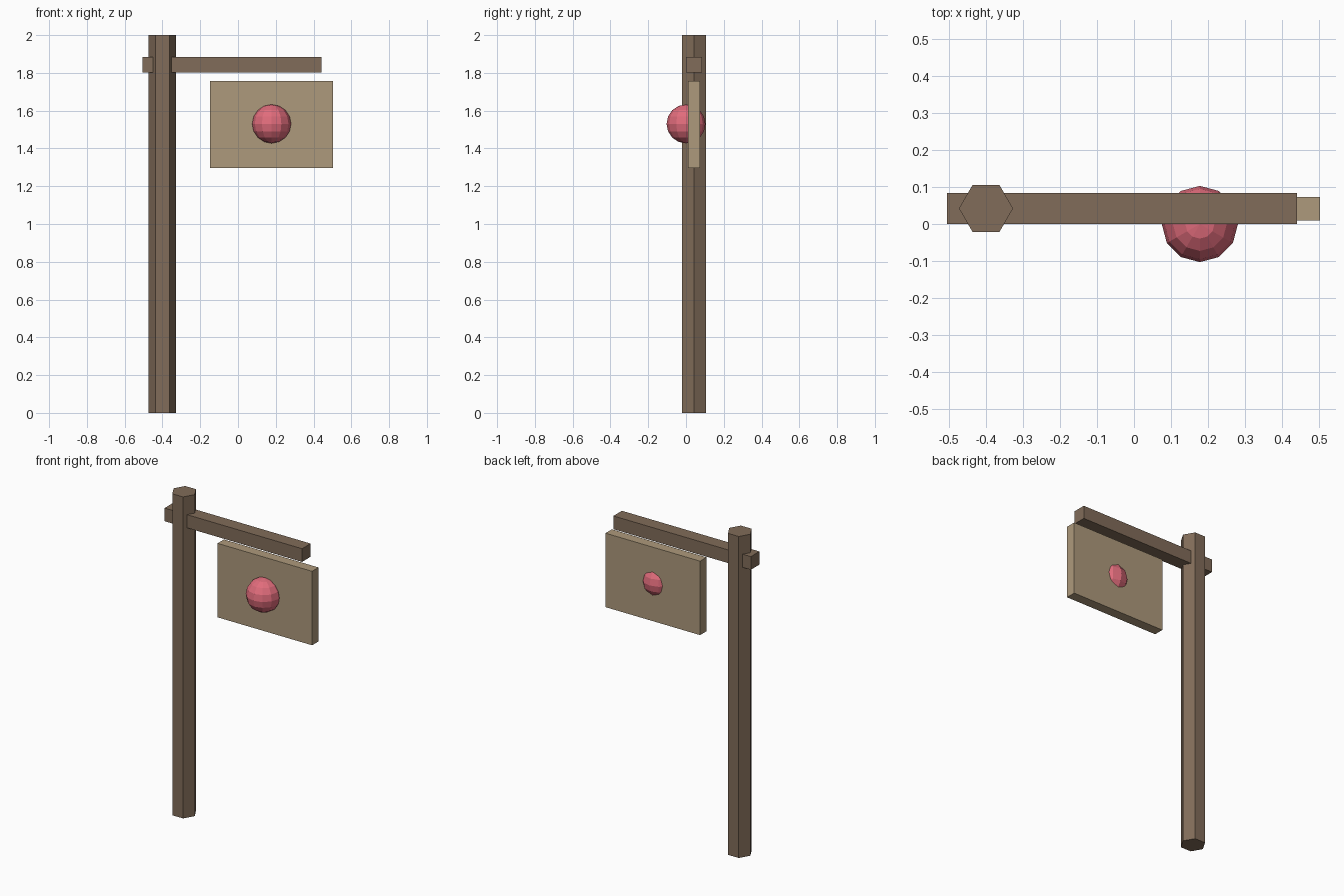
import bpy

if "Cube" in bpy.data.objects:
    bpy.data.objects.remove(bpy.data.objects["Cube"])

WOOD = (0.22, 0.15, 0.10, 1)
BOARD = (0.42, 0.32, 0.20, 1)
RED = (0.75, 0.15, 0.20, 1)


def finish(name, color):
    ob = bpy.context.object
    ob.name = name
    mat = bpy.data.materials.new(name + "_colour")
    mat.diffuse_color = color
    mat.use_nodes = True
    mat.node_tree.nodes["Principled BSDF"].inputs["Base Color"].default_value = mat.diffuse_color
    ob.data.materials.append(mat)
    return ob


def box(name, lo, hi, color):
    centre = [(a + b) / 2 for a, b in zip(lo, hi)]
    bpy.ops.mesh.primitive_cube_add(size=1, location=centre)
    bpy.context.object.scale = [b - a for a, b in zip(lo, hi)]
    bpy.ops.object.transform_apply(location=False, rotation=False, scale=True)
    return finish(name, color)


# Hexagonal post, corners pointing along x
bpy.ops.mesh.primitive_cylinder_add(vertices=6, radius=0.073, depth=2, location=(0, 0, 0))
post = finish("post", WOOD)
if max(v.co.x for v in post.data.vertices) < 0.07:
    post.rotation_euler.z = 0.5235988
post.location = (-0.40, 0.042, 1.0)

# Cross beam passing through the post
box("beam", (-0.505, 0.0, 1.803), (0.441, 0.084, 1.885), WOOD)

# Hanging sign board
box("sign_board", (-0.148, 0.01, 1.297), (0.503, 0.073, 1.757), BOARD)

# Faceted ball set into the board
bpy.ops.mesh.primitive_uv_sphere_add(segments=12, ring_count=8, radius=0.103,
                                     location=(0.178, 0, 1.53))
finish("ball", RED)
